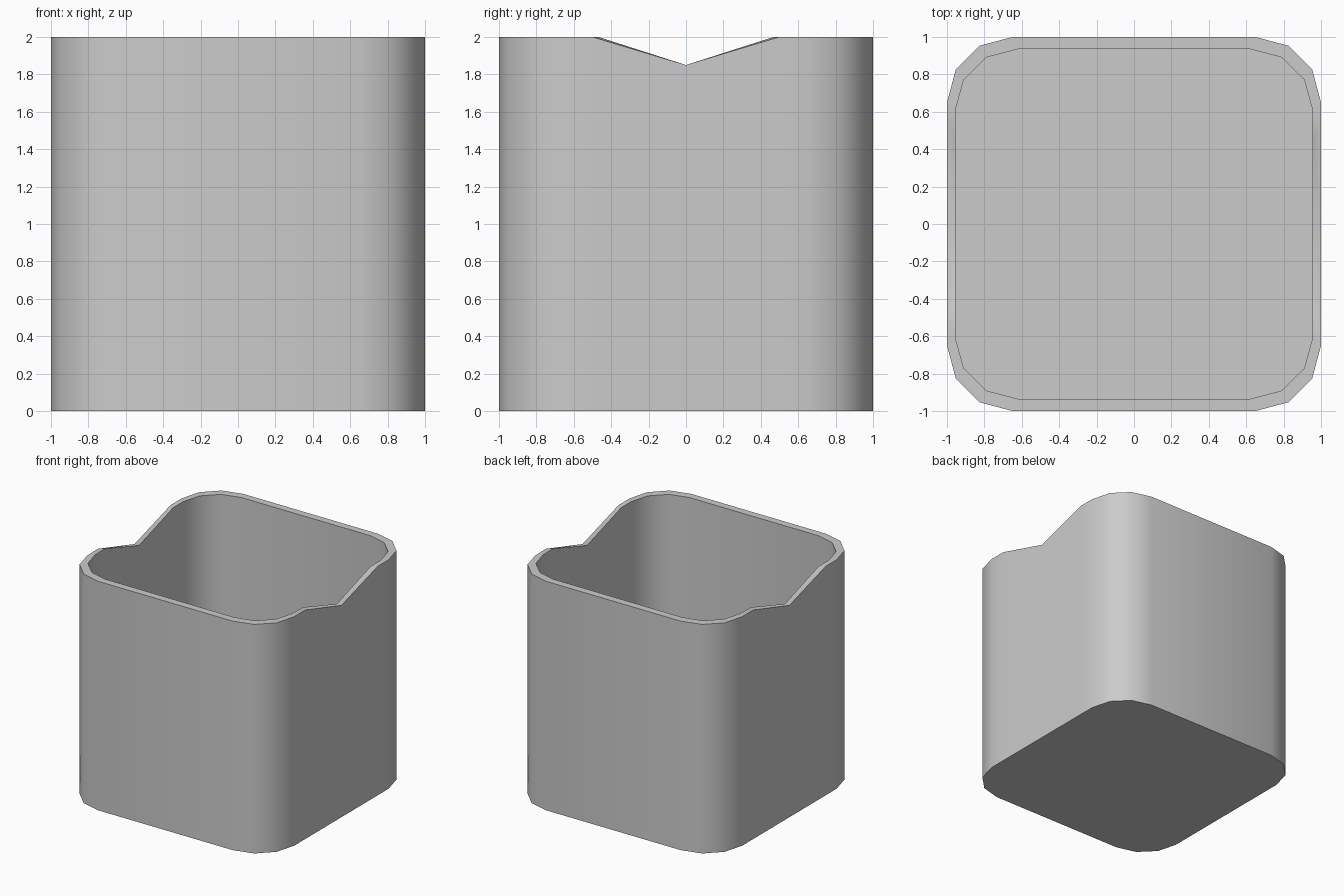
import bpy, bmesh
from math import cos, sin, radians

if "Cube" in bpy.data.objects:
    bpy.data.objects.remove(bpy.data.objects["Cube"])

HALF, RADIUS, HEIGHT = 1.0, 0.35, 2.0
FLOOR, NOTCH_HALF, NOTCH_DEPTH = 0.06, 0.5, 0.15
INNER_X, INNER_Y = 0.955, 0.935


def outline():
    """Rounded square, three segments per corner, extra points for the side notches."""
    c = HALF - RADIUS
    pts = []
    for i, (sx, sy) in enumerate([(1, 1), (-1, 1), (-1, -1), (1, -1)]):
        for k in range(4):
            a = radians(90 * i + 30 * k)
            pts.append((sx * c + RADIUS * cos(a), sy * c + RADIUS * sin(a)))
        # notch points along the left and right walls
        if i in (1, 3):
            s = 1 if i == 1 else -1
            pts += [(-s * HALF, s * y) for y in (NOTCH_HALF, 0, -NOTCH_HALF)]
    return pts


pts = outline()
bm = bmesh.new()


def ring(sx, sy, z, notched):
    return [bm.verts.new((x * sx, y * sy,
                          z - (NOTCH_DEPTH if notched and y == 0 else 0)))
            for x, y in pts]


# rings: outer bottom, outer rim, inner rim, inner floor
rings = [ring(1, 1, 0, False), ring(1, 1, HEIGHT, True),
         ring(INNER_X, INNER_Y, HEIGHT, True),
         ring(INNER_X, INNER_Y, FLOOR, False)]
n = len(pts)
for a, b in zip(rings, rings[1:]):
    for i in range(n):
        j = (i + 1) % n
        bm.faces.new((a[i], a[j], b[j], b[i]))
bm.faces.new(rings[0][::-1])
bm.faces.new(rings[-1])
bmesh.ops.recalc_face_normals(bm, faces=bm.faces[:])

# open container with notched rim
mesh = bpy.data.meshes.new("notched_container")
bm.to_mesh(mesh)
bm.free()
obj = bpy.data.objects.new("notched_container", mesh)
bpy.context.collection.objects.link(obj)
bpy.context.view_layer.objects.active = obj
obj.select_set(True)
bpy.ops.object.shade_smooth_by_angle(angle=radians(35))
